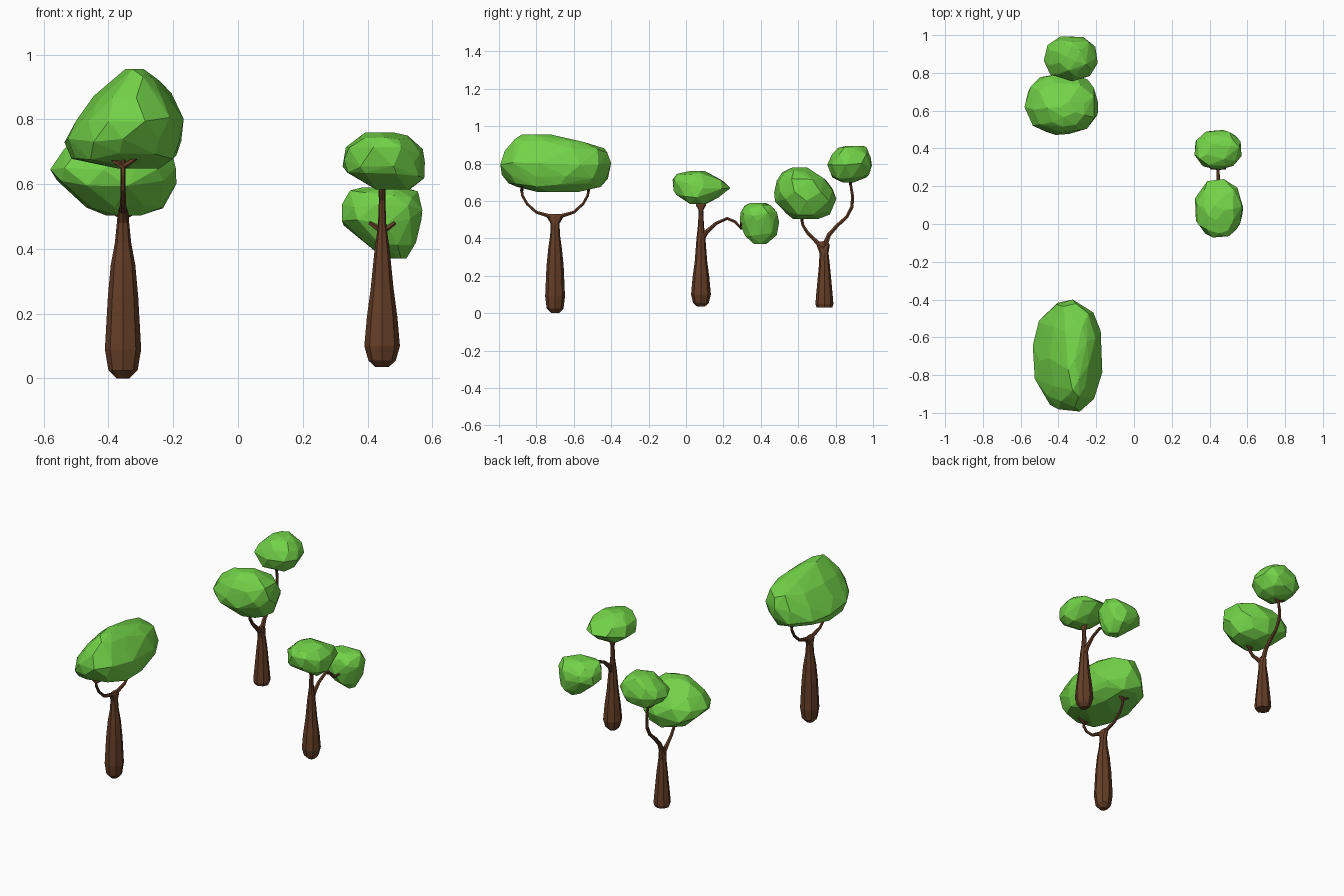
import bpy, bmesh, math, random
from mathutils import Vector

random.seed(4)


def material(name, rgb):
    m = bpy.data.materials.new(name)
    m.diffuse_color = (*rgb, 1)
    return m


LEAF = material("leaf green", (0.17, 0.65, 0.065))
BARK = material("bark brown", (0.13, 0.048, 0.02))


def finish(bm, name, mat):
    bmesh.ops.recalc_face_normals(bm, faces=bm.faces)
    me = bpy.data.meshes.new(name)
    bm.to_mesh(me)
    bm.free()
    me.materials.append(mat)
    ob = bpy.data.objects.new(name, me)
    bpy.context.collection.objects.link(ob)


def tube(bm, pts, sides):
    """Faceted tube through points (x, y, z, radius across x, radius along path plane)."""
    cs = [Vector(p[:3]) for p in pts]
    rings = []
    for i, p in enumerate(pts):
        t = (cs[min(i + 1, len(cs) - 1)] - cs[max(i - 1, 0)]).normalized()
        u = Vector((1, 0, 0))
        u = (u - t * u.dot(t)).normalized()
        v = t.cross(u)
        rings.append([bm.verts.new(cs[i] + u * p[3] * math.cos(a) + v * p[4] * math.sin(a))
                      for a in (2 * math.pi * k / sides for k in range(sides))])
    for a, b in zip(rings, rings[1:]):
        for k in range(sides):
            n = (k + 1) % sides
            bm.faces.new((a[k], a[n], b[n], b[k]))
    bm.faces.new(rings[0][::-1])
    bm.faces.new(rings[-1])


def wood(name, x, trunk, branches):
    """Trunk rows: y, z, rx, ry. Branch rows: y, z, r. Each branch ends in two twigs."""
    bm = bmesh.new()
    tube(bm, [(x, y, z, rx, ry) for y, z, rx, ry in trunk], 8)
    for br in branches:
        tube(bm, [(x, y, z, r, r) for y, z, r in br], 6)
        y, z, r = br[-2]
        for s in (-1, 1):
            tube(bm, [(x, y, z, .009, .009), (x + s * .02, y, z + .012, .008, .008),
                      (x + s * .04, y, z + .026, .006, .006)], 5)
    finish(bm, name, BARK)


def crown(name, levels, n=9):
    """Faceted leaf mass: convex hull over jittered oval rings (z, x0, x1, y0, y1)."""
    bm = bmesh.new()
    lo, hi = levels[0][0], levels[-1][0]
    for i, (z, x0, x1, y0, y1) in enumerate(levels):
        sides = n if 0 < i < len(levels) - 1 else 4
        off = random.random() * 6
        for k in range(sides):
            a = off + 2 * math.pi * (k + random.uniform(-.15, .15)) / sides
            c, s = math.cos(a), math.sin(a)
            e = .9  # slightly squared oval
            px = (x0 + x1) / 2 + (x1 - x0) / 2 * math.copysign(abs(c) ** e, c)
            py = (y0 + y1) / 2 + (y1 - y0) / 2 * math.copysign(abs(s) ** e, s)
            pz = z if sides == 4 else z + random.uniform(-.012, .012)
            bm.verts.new((px, py, min(max(pz, lo), hi)))
    r = bmesh.ops.convex_hull(bm, input=bm.verts[:])
    junk = {g for g in r["geom_interior"] + r["geom_unused"] if isinstance(g, bmesh.types.BMVert)}
    bmesh.ops.delete(bm, geom=list(junk), context='VERTS')
    finish(bm, name, LEAF)


# Wide tree: bottle trunk with a two-armed fork
wood("wide_tree_trunk", -.355,
     [(-.70, 0, .02, .02), (-.70, .025, .045, .045), (-.70, .09, .056, .053),
      (-.70, .25, .047, .046), (-.70, .35, .038, .036), (-.70, .42, .025, .026),
      (-.70, .48, .019, .024), (-.70, .515, .016, .045), (-.70, .53, .010, .03)],
     [[(-.70 + s * d, z, r) for d, z, r in
       ((0, .51, .014), (.05, .525, .011), (.10, .54, .009), (.15, .585, .008),
        (.175, .63, .008), (.178, .655, .008), (.178, .69, .006))] for s in (-1, 1)])
crown("wide_tree_crown", [
    (.648, -.37, -.24, -.80, -.57), (.685, -.515, -.19, -.95, -.45),
    (.73, -.538, -.173, -.985, -.41), (.80, -.50, -.163, -1.0, -.40),
    (.87, -.445, -.20, -.97, -.42), (.92, -.39, -.24, -.92, -.53),
    (.955, -.35, -.29, -.88, -.72)], 11)

# Side-branch tree: straight trunk with one drooping limb
wood("side_branch_tree_trunk", .445,
     [(.08, .035, .02, .02), (.08, .055, .042, .042), (.08, .10, .055, .053),
      (.08, .19, .047, .045), (.08, .28, .035, .033), (.08, .40, .023, .024),
      (.08, .47, .013, .016), (.08, .55, .010, .012), (.08, .575, .011, .026),
      (.08, .60, .008, .03)],
     [[(.08, .39, .018), (.11, .435, .014), (.16, .48, .010), (.22, .507, .009),
       (.26, .49, .009), (.295, .455, .008), (.33, .455, .006)]])
crown("side_branch_tree_top_crown", [
    (.583, .42, .54, .01, .11), (.625, .33, .575, -.055, .175),
    (.665, .318, .577, -.07, .24), (.705, .33, .572, -.075, .21),
    (.742, .36, .53, -.05, .13), (.76, .39, .48, .02, .10)])
crown("side_branch_tree_side_crown", [
    (.37, .45, .52, .36, .43), (.42, .395, .55, .315, .487),
    (.485, .318, .567, .288, .50), (.53, .318, .574, .29, .495),
    (.57, .335, .558, .305, .468), (.59, .38, .52, .34, .43)])

# Forked tree: short trunk with one low arm and one tall arm
wood("forked_tree_trunk", -.355,
     [(.74, .03, .042, .042), (.74, .05, .050, .048), (.74, .10, .046, .044),
      (.74, .25, .032, .03), (.738, .32, .022, .024), (.735, .36, .016, .034),
      (.732, .385, .011, .025)],
     [[(.735, .345, .018), (.69, .39, .012), (.65, .43, .010), (.625, .47, .009),
       (.62, .495, .009), (.62, .53, .006)],
      [(.735, .345, .018), (.765, .42, .013), (.81, .47, .011), (.86, .515, .010),
       (.888, .57, .010), (.89, .63, .009), (.88, .69, .008), (.878, .73, .006)]])
crown("forked_tree_low_crown", [
    (.503, -.41, -.29, .57, .71), (.53, -.47, -.23, .54, .77),
    (.60, -.57, -.19, .475, .805), (.655, -.58, -.185, .47, .79),
    (.71, -.535, -.20, .485, .75), (.755, -.46, -.26, .515, .70),
    (.778, -.39, -.31, .56, .65)])
crown("forked_tree_high_crown", [
    (.70, -.37, -.29, .83, .91), (.73, -.435, -.235, .775, .98),
    (.79, -.478, -.19, .755, 1.0), (.84, -.455, -.205, .78, .99),
    (.878, -.40, -.245, .81, .965), (.895, -.36, -.28, .86, .945)])
